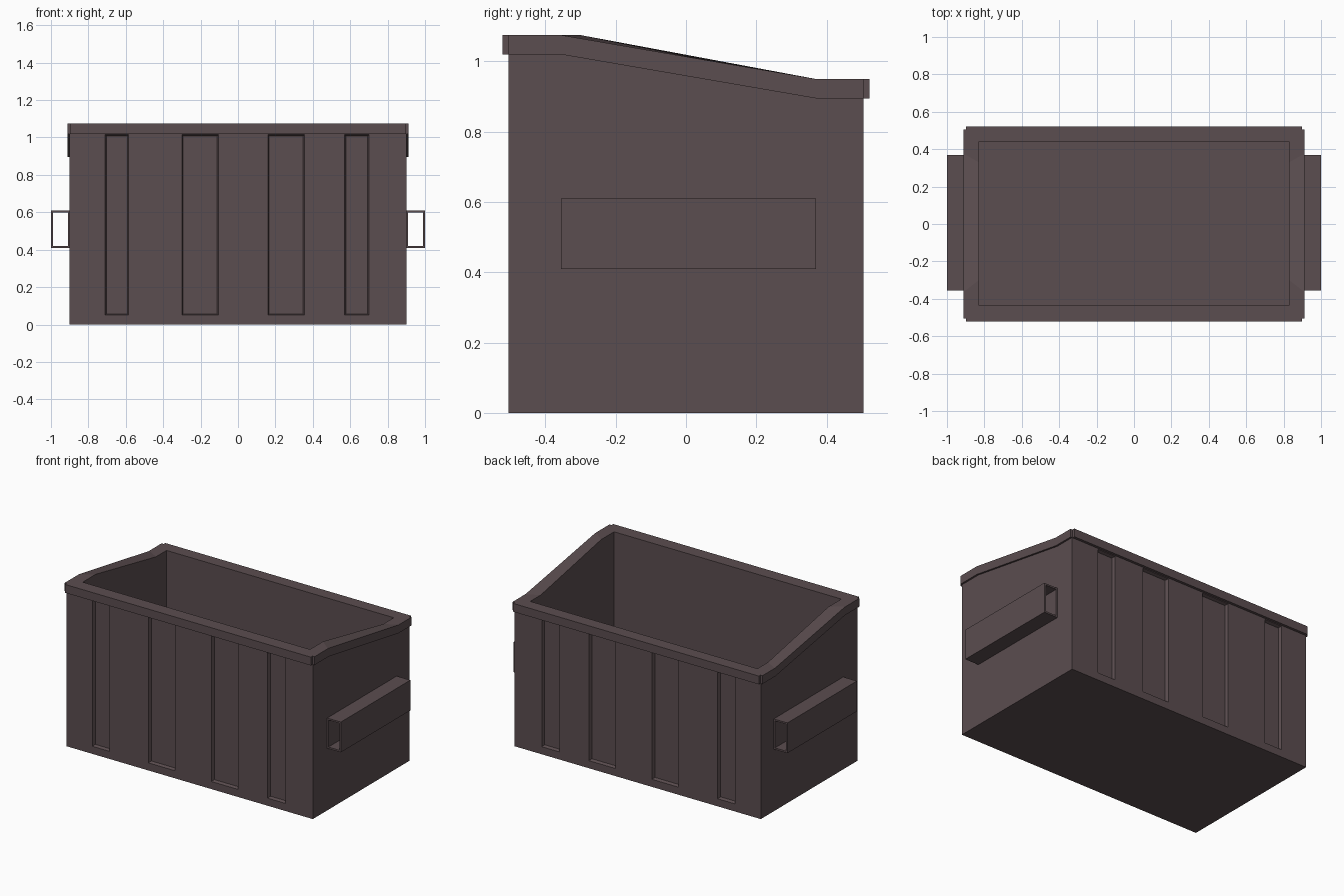
import bpy, bmesh

if "Cube" in bpy.data.objects:
    bpy.data.objects.remove(bpy.data.objects["Cube"])

mat = bpy.data.materials.new("dull brown grey metal")
mat.diffuse_color = (0.104, 0.074, 0.079, 1)
mat.use_nodes = True
mat.node_tree.nodes["Principled BSDF"].inputs["Base Color"].default_value = mat.diffuse_color

HI, LO = 1.075, 0.95          # rim heights at the front and the back


def finish(bm, name):
    bmesh.ops.recalc_face_normals(bm, faces=bm.faces)
    me = bpy.data.meshes.new(name)
    bm.to_mesh(me)
    bm.free()
    me.materials.append(mat)
    ob = bpy.data.objects.new(name, me)
    bpy.context.collection.objects.link(ob)
    return ob


def loft(name, rings, closed=False):
    """Skin equal-length rings; cap the ends, or join last to first."""
    bm = bmesh.new()
    vs = [[bm.verts.new(p) for p in r] for r in rings]
    n = len(vs[0])
    pairs = list(zip(vs, vs[1:])) + ([(vs[-1], vs[0])] if closed else [])
    for a, b in pairs:
        for i in range(n):
            j = (i + 1) % n
            bm.faces.new((a[i], a[j], b[j], b[i]))
    if not closed:
        bm.faces.new(vs[0][::-1])
        bm.faces.new(vs[-1])
    return finish(bm, name)


def ring(hx, ys, zs):
    """Eight-point rectangle with the two bend points on each side."""
    right = [(hx, y, z) for y, z in zip(ys, zs)]
    left = [(-hx, y, z) for y, z in zip(ys, zs)]
    return right + left[::-1]


def rect(x0, x1, y, z0, z1):
    return [(x0, y, z0), (x1, y, z0), (x1, y, z1), (x0, y, z1)]


# open bin shell with a sloping top
outer = (-0.505, -0.355, 0.37, 0.505)
inner = (-0.435, -0.30, 0.33, 0.44)
top = (HI, HI, LO, LO)
body = loft("bin_body", [
    ring(0.9, outer, [0] * 4), ring(0.9, outer, top),
    ring(0.83, inner, top), ring(0.83, inner, [0.05] * 4)])

# recessed panels on the front and back walls
D, T = 0.02, 0.007            # depth and side taper
for x0, x1 in ((-0.71, -0.585), (-0.30, -0.105), (0.16, 0.355), (0.57, 0.70)):
    for s, z1 in ((-1, 1.015), (1, 0.89)):
        cutter = loft("panel_cutter", [
            rect(x0 - k * T, x1 + k * T, s * (0.505 + k * D), 0.05 - k * T, z1 + k * T)
            for k in (1, -1)])
        cutter.hide_render = True
        m = body.modifiers.new("panel", 'BOOLEAN')
        m.operation = 'DIFFERENCE'
        m.solver = 'EXACT'
        m.object = cutter
        bpy.context.view_layer.objects.active = body
        bpy.ops.object.modifier_apply(modifier=m.name)
        bpy.data.objects.remove(cutter)

# rim bands on the front and back
for name, y0, y1, z in (("front_rim", -0.522, -0.505, HI), ("back_rim", 0.505, 0.522, LO)):
    loft(name, [rect(-0.897, 0.897, y, z - 0.055, z) for y in (y0, y1)])

# sloping side rims and hollow lifting sleeves
for side, s in (("left", -1), ("right", 1)):
    prof = list(zip(outer, top)) + [(y, z - 0.055) for y, z in zip(outer, top)][::-1]
    loft(side + "_rim", [[(s * x, y, z) for y, z in prof] for x in (0.9, 0.912)])
    big = (s * 0.9, s * 1.0)
    small = (s * 0.909, s * 0.989)
    loft(side + "_lift_sleeve", [
        rect(*big, -0.355, 0.41, 0.61), rect(*big, 0.37, 0.41, 0.61),
        rect(*small, 0.37, 0.421, 0.599), rect(*small, -0.355, 0.421, 0.599)], closed=True)
